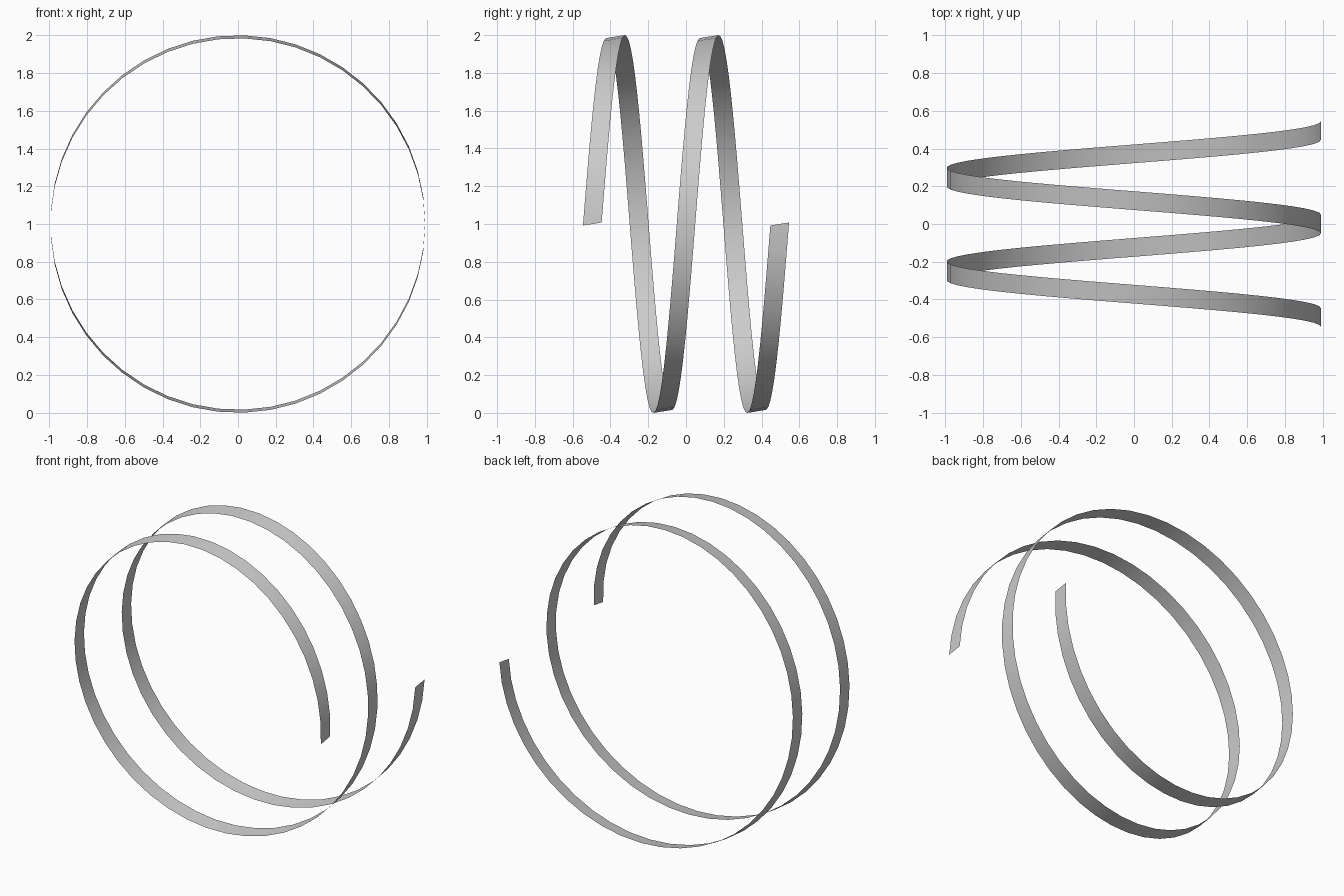
import bpy
import bmesh
from math import cos, sin, radians
from mathutils import Vector

cube = bpy.data.objects.get("Cube")
if cube:
    bpy.data.objects.remove(cube, do_unlink=True)

RADIUS = 0.9925
PITCH = 0.496
TURNS = 2
STEPS = 45                              # segments per turn
SWEEP = Vector((0, 0.099, 0.016))       # ribbon width, slightly tilted upward

# Plain grey material
grey = bpy.data.materials.new("light grey")
grey.use_nodes = True
colour = (0.6, 0.6, 0.6, 1)
grey.diffuse_color = colour
grey.node_tree.nodes["Principled BSDF"].inputs["Base Color"].default_value = colour

# Helix path running from front to back, starting on the +x side
bm = bmesh.new()
path = []
for i in range(TURNS * STEPS + 1):
    turn = i / STEPS
    a = radians(360 * turn)
    centre = Vector((RADIUS * cos(a) - 0.001,
                     PITCH * (turn - TURNS / 2),
                     1 + RADIUS * sin(a)))
    path.append(bm.verts.new(centre - SWEEP / 2))
edges = [bm.edges.new(pair) for pair in zip(path, path[1:])]

# Sweep the path sideways into a thin ribbon
swept = bmesh.ops.extrude_edge_only(bm, edges=edges)["geom"]
bmesh.ops.translate(bm, vec=SWEEP,
                    verts=[g for g in swept if isinstance(g, bmesh.types.BMVert)])

# Turn every face outward from the coil axis
bm.normal_update()
for face in bm.faces:
    c = face.calc_center_median()
    if face.normal.dot(Vector((c.x, 0, c.z - 1))) < 0:
        face.normal_flip()

mesh = bpy.data.meshes.new("spiral_ribbon")
bm.to_mesh(mesh)
bm.free()
mesh.materials.append(grey)
ribbon = bpy.data.objects.new("spiral_ribbon", mesh)
bpy.context.collection.objects.link(ribbon)
for polygon in mesh.polygons:
    polygon.use_smooth = True
